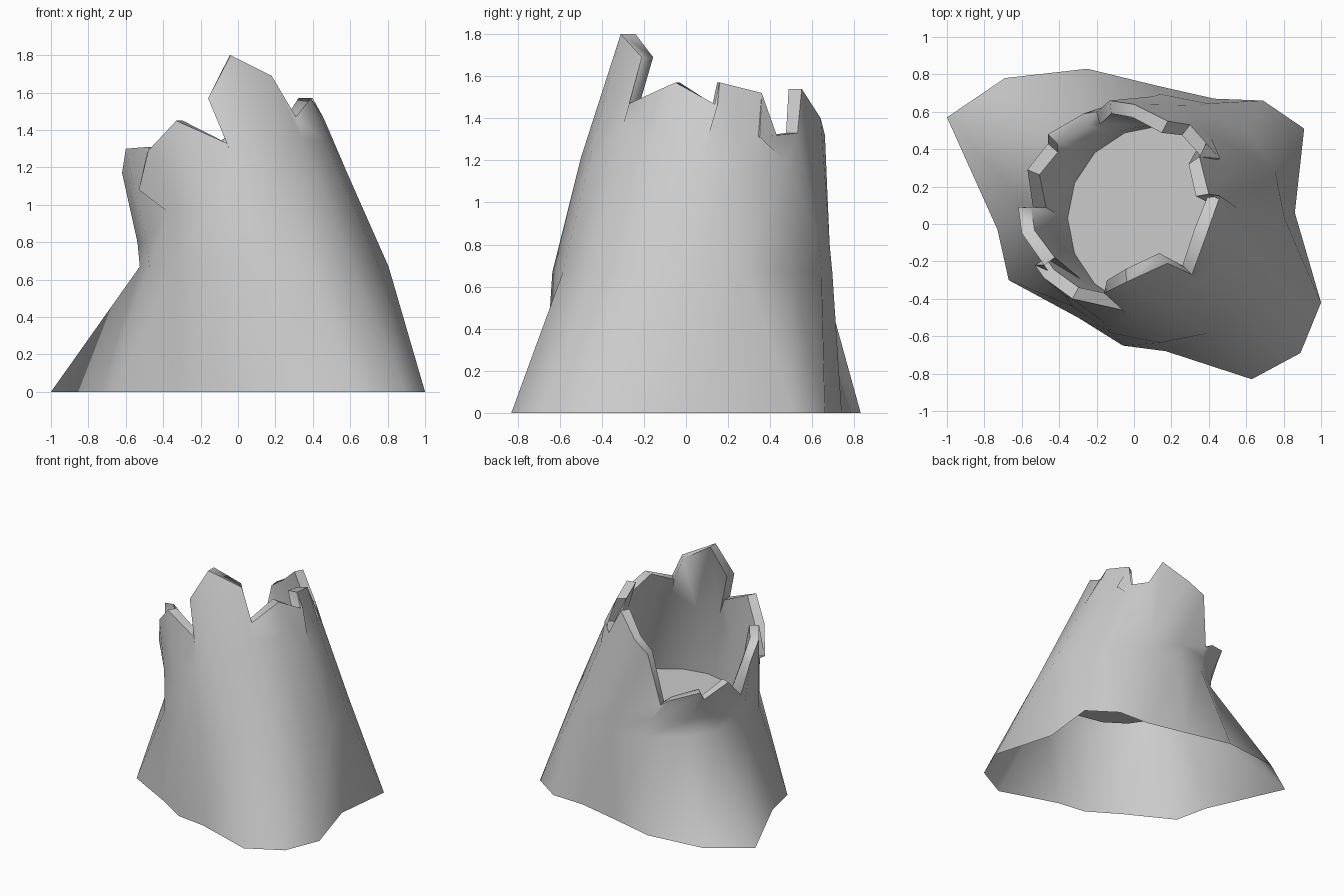
import bpy, math
from math import atan2, cos, sin, tau

if "Cube" in bpy.data.objects:
    bpy.data.objects.remove(bpy.data.objects["Cube"])

N = 16
# root flare outline on the ground, counter-clockwise from the right
BASE = [(.86, .06), (.91, .51), (.69, .66), (.43, .67), (.12, .74), (-.25, .83), (-.69, .78), (-1, .57),
        (-.73, -.03), (-.67, -.3), (-.3, -.5), (-.06, -.65), (.17, -.68), (.63, -.83), (.89, -.69), (1, -.42)]
# broken outer rim, counter-clockwise from the right
RIM = [(.46, .15, 1.46), (.40, .16, 1.57), (.35, .36, 1.52), (.46, .35, 1.31), (.30, .53, 1.33),
       (.18, .55, 1.54), (0, .64, 1.40), (-.13, .66, 1.32), (-.20, .60, .92),
       (-.27, .59, .97), (-.46, .48, 1.04), (-.46, .43, .97), (-.57, .29, 1.08), (-.54, .09, .9),
       (-.62, .09, 1.17), (-.60, -.05, 1.3), (-.48, -.22, 1.31), (-.53, -.22, 1.08), (-.48, -.29, 1.29),
       (-.33, -.40, 1.45), (-.06, -.46, 1.33), (-.16, -.37, 1.57), (-.04, -.31, 1.8),
       (.18, -.21, 1.69), (.31, -.27, 1.47), (.39, -.05, 1.57)]
CX, CY = -.06, .08
Z_MID, M = .67, len(RIM)


def trunk(i, z, thick=0):
    """Point on the leaning, tapering trunk at column i and height z."""
    t, a = (z - Z_MID) / .78, i * tau / N
    r = .665 - .135 * t - thick
    return (.14 - .21 * t + r * cos(a), .03 + .06 * t + r * sin(a), z)


def inset(p, t=.07):
    dx, dy = p[0] - CX, p[1] - CY
    k = 1 - t / math.hypot(dx, dy)
    return (CX + dx * k, CY + dy * k, p[2])


def safe_height(i):
    """A height just under the notches near column i."""
    near = [z for x, y, z in RIM
            if cos(atan2(y - CY, x - CX) - i * tau / N) > cos(math.radians(38))]
    return max(.8, min(near) - .12)


# running angles of the rim, never decreasing
rim_angles = []
for x, y, z in RIM:
    a = atan2(y - CY, x - CX) % tau
    rim_angles.append(max([a] + rim_angles[-1:]))
rim_angles.append(tau + rim_angles[0])


def zip_loops(low, high, flip=False):
    """Triangles joining a regular ring to the jagged rim."""
    out, i, j = [], 0, 0
    while i < N or j < M:
        if j == M or (i < N and (i + .5) * tau / N <= (rim_angles[j] + rim_angles[j + 1]) / 2):
            f = (low[i % N], low[(i + 1) % N], high[j % M])
            i += 1
        else:
            f = (low[i % N], high[(j + 1) % M], high[j % M])
            j += 1
        out.append(f[::-1] if flip else f)
    return out


def band(a, b):
    n = len(a)
    return [(a[i], a[(i + 1) % n], b[(i + 1) % n], b[i]) for i in range(n)]


def make(name, verts, faces):
    me = bpy.data.meshes.new(name)
    me.from_pydata(verts, [], faces)
    me.validate()
    ob = bpy.data.objects.new(name, me)
    bpy.context.collection.objects.link(ob)
    bpy.ops.object.select_all(action='DESELECT')
    ob.select_set(True)
    bpy.context.view_layer.objects.active = ob
    bpy.ops.object.shade_smooth_by_angle(angle=math.radians(55))


verts = []


def add(points):
    start = len(verts)
    verts.extend(points)
    return range(start, len(verts))


# trunk shell: flared foot, outer bark, broken rim, inner wall
heights = [safe_height(i) for i in range(N)]
floor_ring = [trunk(i, Z_MID, .17) for i in range(N)]
foot = add([(x, y, 0) for x, y in BASE])
mid = add([trunk(i, Z_MID) for i in range(N)])
upper = add([trunk(i, h) for i, h in enumerate(heights)])
rim = add(RIM)
inner = add([inset(p) for p in RIM])
inner_up = add([trunk(i, h, .07 + .1 * max(0, 1.3 - h) / .63) for i, h in enumerate(heights)])
floor = add(floor_ring)
faces = band(foot, mid) + band(mid, upper) + zip_loops(upper, rim) + band(rim, inner)
faces += zip_loops(inner_up, inner, flip=True) + band(inner_up, floor)
make("stump_shell", verts, faces)

# flat floor inside the hollow
make("hollow_floor", floor_ring, [tuple(range(N))])
